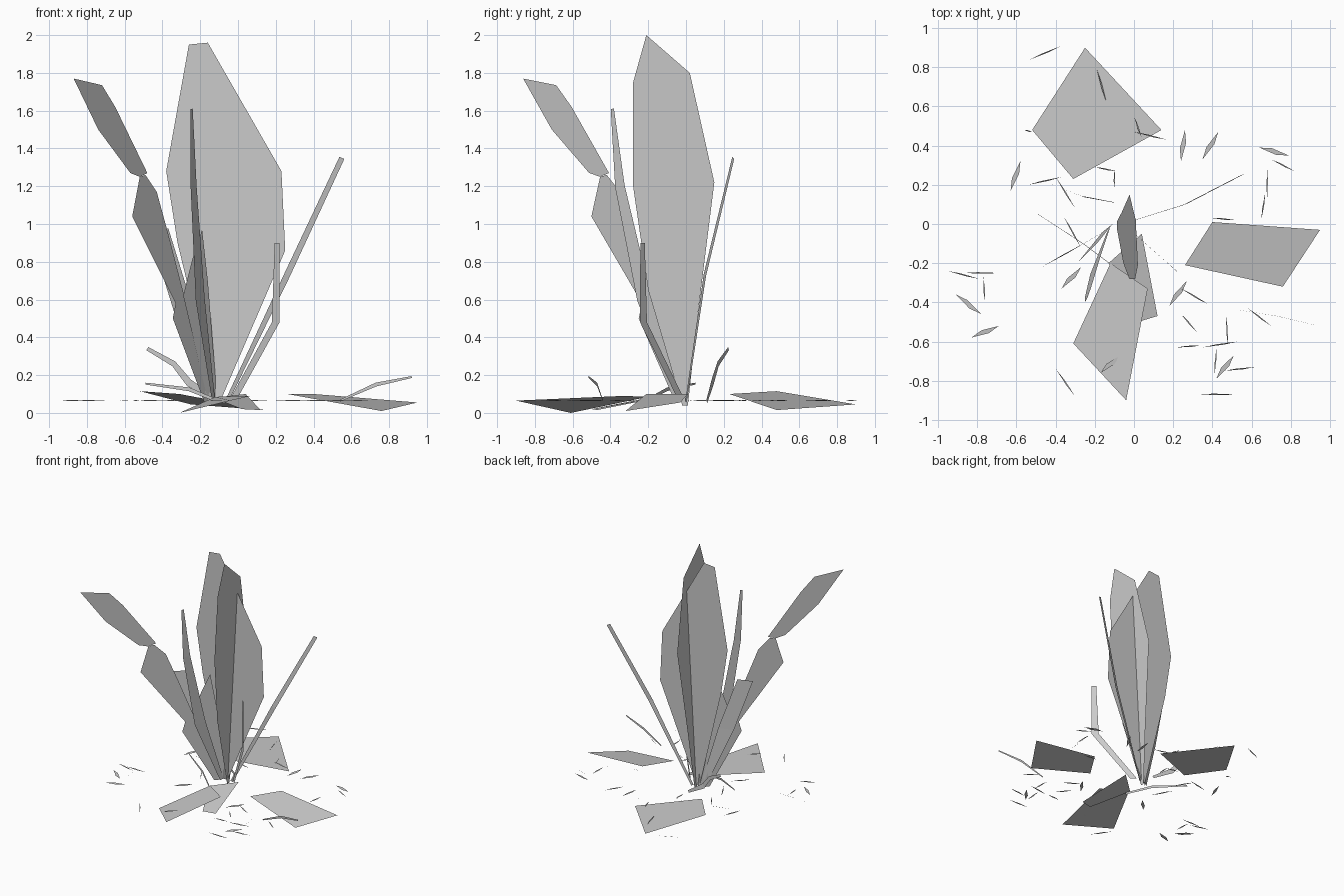
import bpy, math
from mathutils import Vector


def leaf(name, polys):
    """Flat leaf object made of one or more polygons."""
    verts, faces = [], []
    for p in polys:
        faces.append(list(range(len(verts), len(verts) + len(p))))
        verts += [tuple(v) for v in p]
    me = bpy.data.meshes.new(name)
    me.from_pydata(verts, [], faces)
    me.update()
    ob = bpy.data.objects.new(name, me)
    bpy.context.collection.objects.link(ob)
    return ob


def strip(name, path, side, widths):
    """Narrow blade following a path, widened along one side vector."""
    s = Vector(side).normalized()
    a = [Vector(p) - s * w / 2 for p, w in zip(path, widths)]
    b = [Vector(p) + s * w / 2 for p, w in zip(path, widths)]
    quads = [(a[i], b[i], b[i + 1], a[i + 1]) for i in range(len(path) - 1)]
    return leaf(name, quads)


# Two broad upright leaves standing crosswise
wide = [(-.12, .07), (-.09, .07), (.25, .86), (.23, 1.28), (-.16, 1.96),
        (-.26, 1.95), (-.38, 1.28), (-.32, .9)]
leaf("broad_leaf_front", [[(x, -.012, z) for x, z in wide]])
cross = [(-.02, .04), (.01, .04), (.06, .5), (.15, 1.22), (.02, 1.8),
         (-.21, 2.0), (-.28, 1.75), (-.28, 1.2), (-.2, .65)]
leaf("broad_leaf_side", [[(-.09 + .055 * z, y, z) for y, z in cross]])

# Bent leaf leaning to the front left, in a diagonal vertical plane
bent = [
    [(-.87, 1.77), (-.74, 1.5), (-.57, 1.27), (-.52, 1.25), (-.48, 1.27),
     (-.65, 1.62), (-.72, 1.735)],
    [(-.52, 1.25), (-.56, 1.04), (-.33, .58), (-.29, .64), (-.37, .95),
     (-.43, 1.17), (-.49, 1.26)],
    [(-.33, .58), (-.345, .5), (-.18, .06), (-.14, .06), (-.29, .64)],
]
leaf("bent_leaf", [[(x, (x + .13) * 1.165, z) for x, z in p] for p in bent])

# Medium and slim upright leaves
leaf("short_leaf", [[(-.16, -.04, .07), (-.29, -.2, .62), (-.24, -.15, .82),
                     (-.19, -.1, .97), (-.16, -.06, .7), (-.11, 0, .07)]])
strip("left_leaf", [(-.14, -.03, .07), (-.29, -.12, .55), (-.42, -.19, .97)],
      (.85, .5, .1), (.04, .12, .12))
strip("slim_leaf", [(-.13, -.03, .07), (-.2, -.22, .6), (-.235, -.35, 1.2),
                    (-.245, -.39, 1.61)], (.5, .8, .2), (.03, .09, .06, .02))
strip("right_stem", [(-.06, .0, .06), (.26, .1, .73), (.55, .25, 1.35)],
      (.9, .35, -.4), (.02, .035, .03))
strip("kinked_stem", [(-.02, -.03, .08), (.2, -.225, .48), (.207, -.23, .9)],
      (.74, -.67, 0), (.05, .055, .035))

# Low curled stalks
strip("back_stalk", [(-.1, .11, .06), (-.26, .14, .16), (-.34, .17, .26),
                     (-.48, .225, .34)], (.5, -.2, .8), (.02, .04, .03, .02))
strip("left_stalk", [(-.1, -.22, .06), (-.26, -.1, .125), (-.49, .05, .155)],
      (.2, 0, 1), (.015, .02, .01))
strip("front_stalk", [(.54, -.44, .065), (.73, -.47, .15), (.92, -.515, .19)],
      (-.2, 0, 1), (.01, .02, .01))

# Flat fallen leaves on the ground
leaf("fallen_leaf_back", [[(-.25, .9, .045), (.14, .48, .015),
                           (-.31, .23, .1), (-.52, .48, .115)]])
leaf("fallen_leaf_right", [[(.4, .01, .1), (.95, -.03, .055),
                            (.76, -.32, .01), (.26, -.21, .1)]])
leaf("fallen_leaf_front", [[(-.12, -.2, .085), (.07, -.33, .09),
                            (-.04, -.9, .065), (-.31, -.61, 0)]])
leaf("fallen_leaf_inner", [[(.04, -.05, .1), (.12, -.47, .015),
                            (.02, -.5, .02), (-.13, -.2, .08)]])

# Small scattered slivers: start x, y, end x, y in hundredths
wide_bits = [(24, 32, 26, 48), (35, 33, 43, 47), (-63, 17, -58, 32),
             (64, 39, 79, 35), (-91, -36, -78, -46), (-83, -58, -69, -52),
             (18, -42, 27, -29), (42, -79, 51, -67), (-17, -76, -7, -67),
             (-37, -33, -27, -22)]
thin_bits = [(-53, 84, -37, 91), (-19, 79, -14, 62), (0, 55, 4, 44),
             (0, 47, 17, 43), (-56, 48, -52, 47), (-40, 24, -30, 8),
             (-54, 20, -37, 24), (-20, 29, -9, 27), (-10, 28, -10, 18),
             (68, 28, 68, 13), (70, 33, 82, 27), (65, 2, 67, 16),
             (40, 3, 52, 2), (-87, -25, -69, -25), (-95, -24, -79, -28),
             (-77, -27, -76, -40), (-40, -74, -30, -88), (24, -33, 38, -41),
             (35, -63, 53, -60), (22, -63, 34, -62), (47, -47, 48, -62),
             (58, -43, 70, -52), (42, -64, 41, -78), (46, -75, 62, -73),
             (33, -87, 52, -87), (24, -46, 32, -55), (-36, 4, -27, -12)]
polys = []
for bits, w, dz in ((wide_bits, .014, .002), (thin_bits, .004, .003)):
    for x0, y0, x1, y1 in bits:
        a, b = Vector((x0, y0, 6.5)) / 100, Vector((x1, y1, 6.5)) / 100
        d = (b - a).normalized()
        n = Vector((-d.y * w, d.x * w, dz))
        polys.append((a, a.lerp(b, .6) - n, b, a.lerp(b, .4) + n))
leaf("scattered_slivers", polys)
